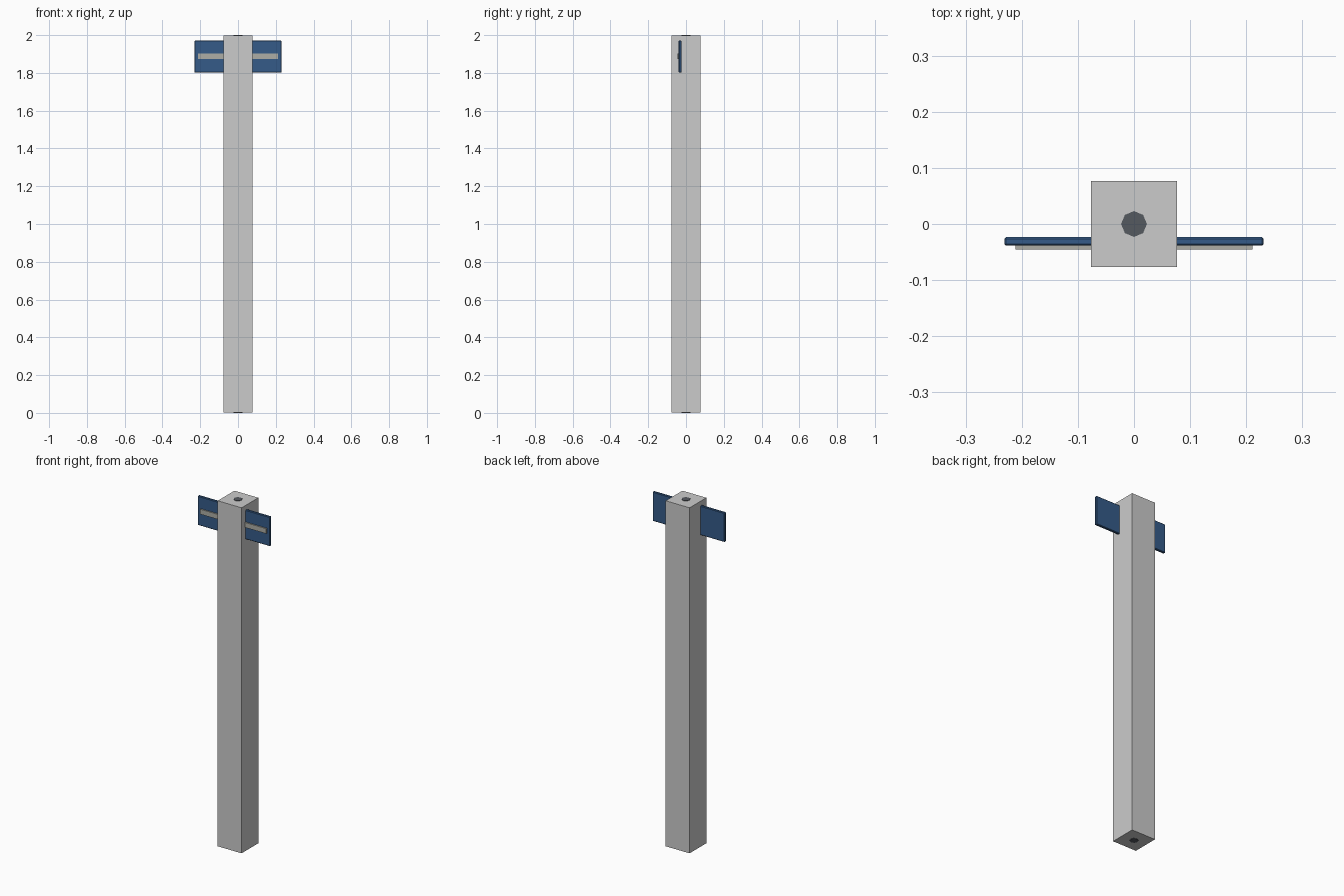
import bpy

if "Cube" in bpy.data.objects:
    bpy.data.objects.remove(bpy.data.objects["Cube"])


def material(name, color):
    m = bpy.data.materials.new(name)
    m.diffuse_color = color
    m.use_nodes = True
    m.node_tree.nodes["Principled BSDF"].inputs["Base Color"].default_value = m.diffuse_color
    return m


def box(name, x, y, z, mat=None, bevel=0):
    """Box from (min, max) ranges on each axis, with optional chamfer."""
    bpy.ops.mesh.primitive_cube_add(size=1, location=[(r[0] + r[1]) / 2 for r in (x, y, z)])
    ob = bpy.context.object
    ob.name = name
    ob.scale = [r[1] - r[0] for r in (x, y, z)]
    bpy.ops.object.transform_apply(location=False, rotation=False, scale=True)
    if mat:
        ob.data.materials.append(mat)
    if bevel:
        mod = ob.modifiers.new("chamfer", 'BEVEL')
        mod.width = bevel
        mod.segments = 1
    return ob


blue = material("blue_paint", (0.035, 0.105, 0.25, 1))
strip_grey = material("strip_grey", (0.42, 0.42, 0.38, 1))
steel = material("dark_steel", (0.09, 0.1, 0.115, 1))

# Square post
box("post", (-0.0763, 0.0763), (-0.0763, 0.0763), (0.002, 1.998))

# Eight-sided core rod showing at both ends of the post
bpy.ops.mesh.primitive_cylinder_add(vertices=8, radius=0.023, depth=2, location=(0, 0, 1))
rod = bpy.context.object
rod.name = "core_rod"
rod.rotation_euler.z = 0
rod.data.materials.append(steel)

# Crosswise plate passing through the post, with a thin strip on its front
box("cross_plate", (-0.231, 0.231), (-0.0385, -0.0235), (1.802, 1.971), blue, 0.003)
box("front_strip", (-0.2115, 0.2115), (-0.0455, -0.037), (1.873, 1.902), strip_grey)
